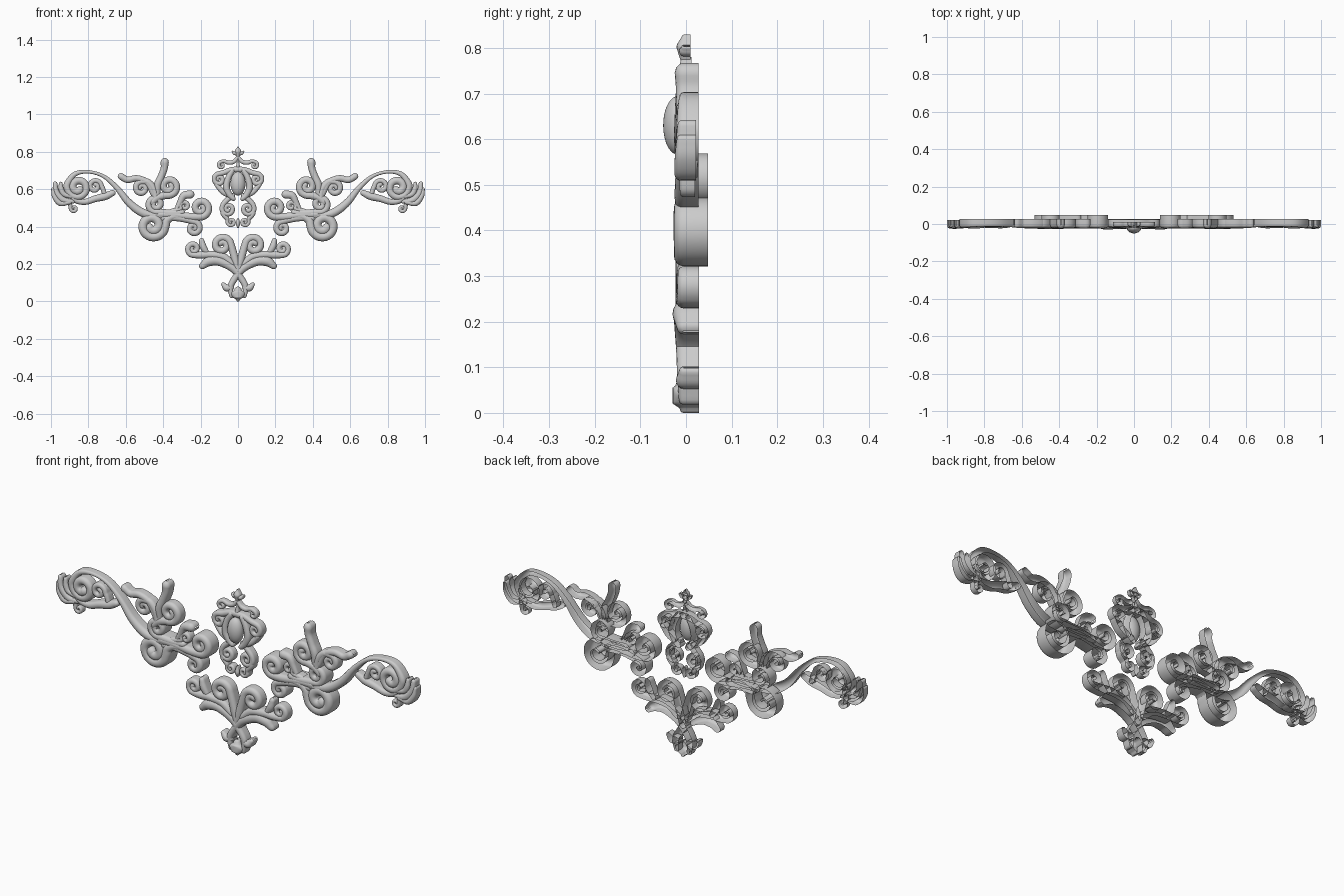
import bpy, bmesh, math
from mathutils import Vector


def vol(cx, cz, r, a0, turns, w):
    """Control points of a volute; positive turns run counter-clockwise."""
    n = int(abs(turns) * 10) + 2
    pts = []
    for i in range(n + 1):
        t = i / n
        a = math.radians(a0) + turns * 2 * math.pi * t
        rr = r * (1 - 0.7 * t)
        pts.append((cx + rr * math.cos(a), cz + rr * math.sin(a), w + (0.36 * r - w) * t))
    return pts


def smooth_path(ctrl, n=5):
    """Catmull-Rom interpolation of (x, z, half width)."""
    c = [Vector(p) for p in ctrl]
    c = [c[0] * 2 - c[1]] + c + [c[-1] * 2 - c[-2]]
    out = []
    for i in range(1, len(c) - 2):
        p0, p1, p2, p3 = c[i - 1:i + 3]
        for k in range(n):
            t = k / n
            out.append(0.5 * (2 * p1 + (p2 - p0) * t + (2 * p0 - 5 * p1 + 4 * p2 - p3) * t * t
                              + (3 * p1 - p0 - 3 * p2 + p3) * t ** 3))
    out.append(c[-2])
    return out


def strand(name, ctrl, yb=0.027, ys=-0.005, mirror=True):
    """Domed, open-backed moulding swept along a path in the front plane."""
    path = smooth_path(ctrl)
    m = len(path)
    rings = []
    for i, p in enumerate(path):
        a, b = path[max(i - 1, 0)], path[min(i + 1, m - 1)]
        d = Vector((b.x - a.x, b.y - a.y)).normalized()
        rings.append((Vector((p.x, p.y)), d, max(p.z, 0.003)))
    # rounded ends
    p, d, w = rings[0]
    head = [(p - d * w * math.sin(s), d, w * math.cos(s)) for s in (1.5, 1.1, 0.6)]
    p, d, w = rings[-1]
    tail = [(p + d * w * math.sin(s), d, w * math.cos(s)) for s in (0.6, 1.1, 1.5)]
    bm = bmesh.new()
    prev = None
    for p, d, w in head + rings + tail:
        side = Vector((-d.y, d.x))
        prof = [(-1, yb)]
        for k in range(9):
            t = math.pi * k / 8
            prof.append((-math.cos(t), ys - min(w * 0.9, 0.025) * math.sin(t)))
        prof.append((1, yb))
        cur = []
        for u, y in prof:
            q = p + side * u * w
            cur.append(bm.verts.new((q.x, y, q.y)))
        if prev:
            for k in range(len(cur) - 1):
                bm.faces.new((prev[k], prev[k + 1], cur[k + 1], cur[k]))
        prev = cur
    finish(name, bm, mirror)


def finish(name, bm, mirror):
    me = bpy.data.meshes.new(name)
    bm.to_mesh(me)
    bm.free()
    ob = bpy.data.objects.new(name, me)
    bpy.context.collection.objects.link(ob)
    if mirror:
        ob.modifiers.new("Mirror", 'MIRROR').use_mirror_merge = False
    bpy.context.view_layer.objects.active = ob
    bpy.ops.object.select_all(action='DESELECT')
    ob.select_set(True)
    bpy.ops.object.shade_smooth_by_angle(angle=math.radians(50))


# bottom palmette
strand("bottom_bud", [(0, .01, .01), (0, .025, .032), (0, .045, .04), (0, .06, .02)], .028, mirror=False)
strand("crossing_leaf", [(.035, .03, .012), (.04, .08, .016), (.012, .13, .018), (-.03, .18, .022),
                         (-.1, .215, .025), (-.155, .215, .027), (-.19, .19, .018)], .028)
strand("bottom_lobe", [(.035, .075, .014), (.06, .072, .019), (.078, .09, .012)], .028)
strand("palmette_volute", [(0, .16, .018), (.012, .21, .02), (.025, .26, .02)]
       + vol(.085, .3, .048, 180, -1.35, .02), .028)
strand("palmette_side_scroll", [(.03, .2, .018), (.08, .24, .02), (.15, .25, .02), (.2, .248, .019)]
       + vol(.238, .282, .033, -75, 1.25, .016), .028)
strand("palmette_side_leaf", [(.16, .25, .012), (.185, .29, .018), (.195, .325, .014)], .028)

# middle scrollwork on both sides
strand("side_upper_volute", [(.42, .465, .02), (.34, .463, .02), (.26, .453, .021)]
       + vol(.2, .5, .047, -90, -1.35, .021), .048)
strand("side_lower_volute", [(.4, .445, .018), (.33, .447, .018), (.27, .437, .018)]
       + vol(.237, .392, .036, 90, 1.3, .018), .048)
strand("side_large_volute", [(.27, .455, .018), (.34, .455, .02), (.38, .435, .023)]
       + vol(.457, .405, .068, 180, 1.4, .024), .048)
strand("side_centre_volute", [(.3, .475, .018), (.36, .472, .019), (.42, .477, .019)]
       + vol(.44, .52, .042, -80, 1.3, .018), .048)
strand("side_inner_curl", [(.36, .48, .014), (.32, .49, .015)] + vol(.285, .51, .026, -30, 1.1, .013))
strand("side_hook_leaf", [(.33, .49, .012), (.31, .53, .016), (.29, .565, .02), (.255, .572, .022)])
strand("upper_inner_scroll", [(.46, .53, .018), (.43, .555, .02), (.39, .567, .02)]
       + vol(.37, .615, .047, -90, -1.35, .02))
strand("upper_tall_leaf", [(.43, .56, .014), (.43, .62, .02), (.412, .665, .019), (.395, .71, .019),
                           (.392, .745, .022)])
strand("upper_outer_scroll", [(.44, .55, .018), (.45, .6, .019), (.48, .637, .018)]
       + vol(.515, .605, .036, 100, -1.25, .017))
strand("upper_outer_leaf", [(.45, .57, .015), (.485, .635, .017), (.54, .658, .017), (.59, .65, .017),
                            (.625, .668, .018)])

# wings reaching outwards
strand("wing_stem", [(.4, .455, .016), (.5, .47, .022), (.58, .525, .02), (.65, .61, .014), (.72, .67, .010),
                     (.8, .693, .009), (.87, .682, .013)] + vol(.855, .61, .06, 20, -1.4, .018))
strand("wing_lower_leaf", [(.9, .59, .012), (.875, .545, .015), (.82, .532, .016), (.76, .55, .018),
                           (.71, .562, .02), (.67, .58, .016)], .025)
strand("wing_inner_curl", [(.71, .565, .012), (.722, .6, .013)] + vol(.765, .615, .036, 180, -1.2, .013), .025)
for i, pts in enumerate((
        [(.88, .535, .011), (.93, .54, .018), (.97, .58, .017), (.978, .63, .012)],
        [(.89, .56, .011), (.93, .573, .014), (.945, .6, .014), (.948, .63, .010)],
        [(.9, .53, .011), (.95, .525, .015), (.98, .56, .014), (.99, .6, .009)])):
    strand("wing_tip_feather_%d" % (i + 1), pts, .022, -.008 - .002 * i)
strand("wing_drop_curl", [(.9, .545, .012), (.897, .515, .011)] + vol(.877, .497, .018, 0, -1, .010), .02)

# central cartouche
bm = bmesh.new()
bmesh.ops.create_uvsphere(bm, u_segments=32, v_segments=20, radius=1)
for v in bm.verts:
    v.co = Vector((v.co.x * .04, -.018 + v.co.y * .032, .63 + v.co.z * .064))
finish("cartouche_boss", bm, False)
strand("cartouche_shoulder", [(0, .706, .016), (.04, .702, .015), (.078, .688, .014)]
       + vol(.1, .652, .031, 90, -1.25, .014), .025)
strand("cartouche_side", [(.03, .7, .014), (.052, .66, .016), (.062, .61, .018), (.045, .57, .016),
                          (.025, .55, .013)], .025, -.01)
strand("cartouche_outer_side", [(.115, .625, .012), (.085, .59, .015), (.055, .57, .014)], .025)
strand("cartouche_lower_scroll", [(.03, .565, .014), (.055, .545, .014), (.078, .52, .014)]
       + vol(.053, .495, .033, 0, -1.25, .013), .022)
strand("cartouche_foot_curl", [(.08, .51, .012), (.08, .47, .013), (.06, .445, .012)]
       + vol(.036, .425, .022, 20, -1.2, .010), .022)
strand("cartouche_foot_bud", [(0, .398, .006), (0, .415, .012), (0, .44, .006)], .015, mirror=False)

# crest over the cartouche
strand("crest_stem", [(.0, .7, .014), (.0, .735, .008), (.0, .75, .006)], .012, mirror=False)
strand("crest_arm", [(0, .772, .008), (.022, .748, .011), (.05, .742, .011), (.075, .75, .010)]
       + vol(.088, .728, .018, 70, -1, .010), .012)
strand("crest_finial", [(0, .77, .007), (0, .79, .014), (0, .805, .017), (0, .824, .005)], .01, mirror=False)
strand("crest_finial_lobe", [(0, .793, .010), (.018, .793, .011), (.028, .8, .006)], .01)
